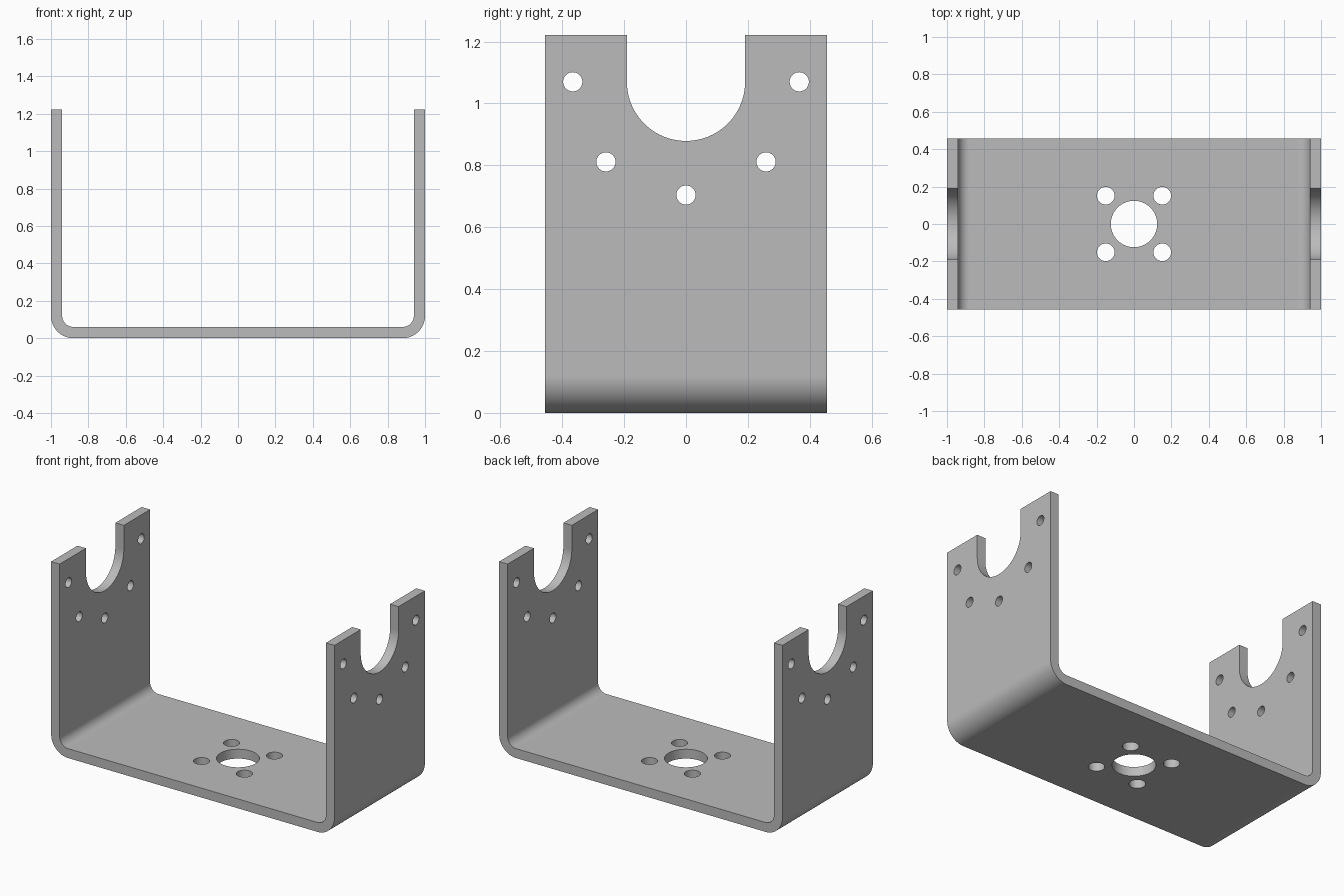
import bpy, bmesh
from math import sin, cos, pi
from mathutils import Vector

cube = bpy.data.objects.get("Cube")
if cube:
    bpy.data.objects.remove(cube, do_unlink=True)

# Main dimensions
HALF_DEPTH, HEIGHT, THICK, BEND = 0.456, 1.222, 0.06, 0.12
AXLE_Z = 1.07          # centre of the cradle slot and its bolt circle
SLOT_R, BOLT_CIRCLE, BOLT_R = 0.191, 0.366, 0.031


def arc(cx, cy, r, start, end, n):
    """Points along an arc, both ends included."""
    return [(cx + r * cos(start + (end - start) * i / n),
             cy + r * sin(start + (end - start) * i / n)) for i in range(n + 1)]


def circle(cx, cy, r, n=48):
    return arc(cx, cy, r, 0, 2 * pi, n)[:-1]


def add_prism(bm, outline, axis, low, high):
    """Extrude a closed 2D outline along the x, y or z axis."""
    place = {"x": lambda a, b: (low, a, b),
             "y": lambda a, b: (a, low, b),
             "z": lambda a, b: (a, b, low)}[axis]
    face = bm.faces.new([bm.verts.new(place(a, b)) for a, b in outline])
    moved = bmesh.ops.extrude_face_region(bm, geom=[face])["geom"]
    shift = Vector([(high - low) * (axis == k) for k in "xyz"])
    bmesh.ops.translate(bm, vec=shift,
                        verts=[v for v in moved if isinstance(v, bmesh.types.BMVert)])


def finish(name, bm):
    bmesh.ops.recalc_face_normals(bm, faces=bm.faces)
    mesh = bpy.data.meshes.new(name)
    bm.to_mesh(mesh)
    bm.free()
    obj = bpy.data.objects.new(name, mesh)
    bpy.context.collection.objects.link(obj)
    return obj


# Bent sheet: outer path one way, inner path back, right half mirrored
outer = [(1, HEIGHT)] + arc(1 - BEND, BEND, BEND, 0, -pi / 2, 20)
inner = [(1 - THICK, HEIGHT)] + arc(1 - BEND, BEND, BEND - THICK, 0, -pi / 2, 20)


def mirrored(path):
    return path + [(-x, z) for x, z in reversed(path)]


bm = bmesh.new()
add_prism(bm, mirrored(outer) + mirrored(inner)[::-1], "y", -HALF_DEPTH, HALF_DEPTH)
bracket = finish("u_bracket", bm)

# Cutters through both walls: open cradle slot and bolt holes around it
bm = bmesh.new()
slot = arc(0, AXLE_Z, SLOT_R, pi, 2 * pi, 48)
add_prism(bm, slot + [(SLOT_R, HEIGHT + 0.2), (-SLOT_R, HEIGHT + 0.2)], "x", -1.2, 1.2)
for step in range(5):
    if step == 1 or step == 2 or step == 3 or step in (0, 4):
        angle = pi + step * pi / 4
        hole = circle(BOLT_CIRCLE * cos(angle), AXLE_Z + BOLT_CIRCLE * sin(angle), BOLT_R)
        add_prism(bm, hole, "x", -1.2, 1.2)

# Cutters through the base: centre hole and four mounting holes
add_prism(bm, circle(0, 0, 0.124, 64), "z", -0.1, 0.2)
for sx in (-1, 1):
    for sy in (-1, 1):
        add_prism(bm, circle(sx * 0.151, sy * 0.151, 0.047), "z", -0.1, 0.2)
cutter = finish("hole_cutter", bm)
cutter.hide_render = True

# Cut the holes, then drop the cutter
cut = bracket.modifiers.new("holes", "BOOLEAN")
cut.operation, cut.solver, cut.object = "DIFFERENCE", "EXACT", cutter
bpy.ops.object.select_all(action="DESELECT")
bracket.select_set(True)
bpy.context.view_layer.objects.active = bracket
bpy.ops.object.modifier_apply(modifier=cut.name)
bpy.data.objects.remove(cutter, do_unlink=True)

# Grey metal
grey = bpy.data.materials.new("grey_metal")
grey.use_nodes = True
grey.diffuse_color = (0.5, 0.5, 0.5, 1)
grey.node_tree.nodes["Principled BSDF"].inputs["Base Color"].default_value = (0.5, 0.5, 0.5, 1)
bracket.data.materials.clear()
bracket.data.materials.append(grey)

# Smooth bends and hole walls, flat sheet faces
bpy.ops.object.shade_smooth_by_angle(angle=pi / 6)
weighted = bracket.modifiers.new("flat_sheet_normals", "WEIGHTED_NORMAL")
weighted.keep_sharp = True
